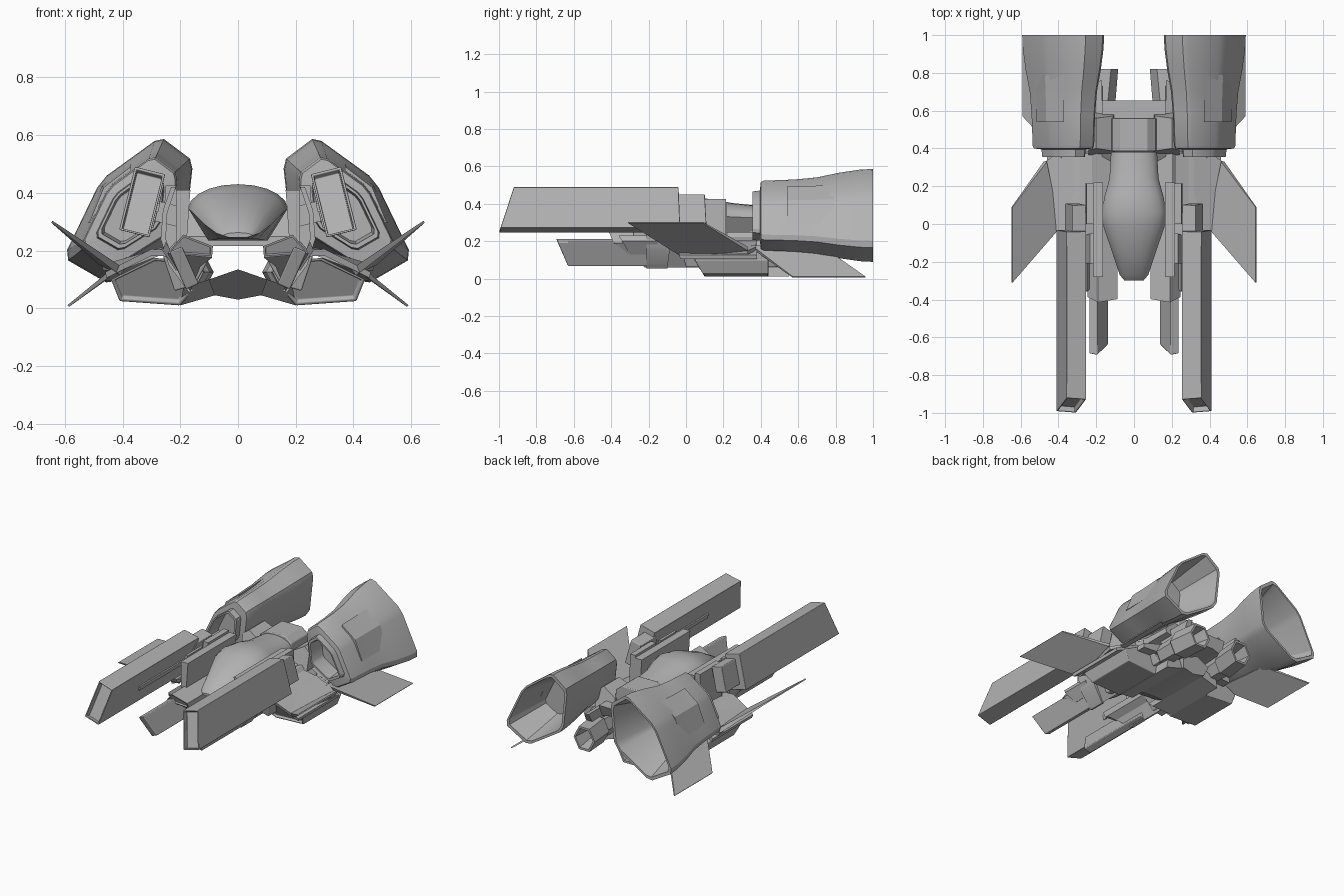
import bpy, bmesh, math
from mathutils import Vector

old = bpy.data.objects.get("Cube")
if old:
    bpy.data.objects.remove(old, do_unlink=True)

hull_grey = bpy.data.materials.new("hull grey")
hull_grey.use_nodes = True
GREY = (0.45, 0.45, 0.45, 1)
hull_grey.diffuse_color = GREY
hull_grey.node_tree.nodes["Principled BSDF"].inputs["Base Color"].default_value = GREY


def loft(name, rings, mirror=True, bevel=0, inset=0, depth=0.015, angle=30):
    """Skin a list of equal rings, cap both ends and mirror across x."""
    bm = bmesh.new()
    loops = [[bm.verts.new(p) for p in ring] for ring in rings]
    count = len(loops[0])
    for a, b in zip(loops, loops[1:]):
        for i in range(count):
            j = (i + 1) % count
            bm.faces.new((a[i], a[j], b[j], b[i]))
    front = bm.faces.new(loops[0][::-1])
    bm.faces.new(loops[-1])
    bmesh.ops.recalc_face_normals(bm, faces=bm.faces)
    if inset:
        bmesh.ops.inset_region(bm, faces=[front], thickness=inset)
        push = front.normal.copy() * -depth
        bmesh.ops.inset_region(bm, faces=[front], thickness=0.002)
        bmesh.ops.translate(bm, vec=push, verts=front.verts)
    mesh = bpy.data.meshes.new(name)
    bm.to_mesh(mesh)
    bm.free()
    mesh.materials.append(hull_grey)
    ob = bpy.data.objects.new(name, mesh)
    bpy.context.collection.objects.link(ob)
    bpy.ops.object.select_all(action="DESELECT")
    ob.select_set(True)
    bpy.context.view_layer.objects.active = ob
    bpy.ops.object.shade_smooth_by_angle(angle=math.radians(angle))
    if bevel:
        mod = ob.modifiers.new("Bevel", "BEVEL")
        mod.width = bevel
        mod.segments = 2
        mod.limit_method = "ANGLE"
        mod.harden_normals = True
    if mirror:
        ob.modifiers.new("Mirror", "MIRROR")
    return ob


def prism(name, profile, front, back, **options):
    """Extrude an (x, z) profile along y; each end is (y at bottom, y at top)."""
    low = min(z for x, z in profile)
    high = max(z for x, z in profile)

    def ring(end):
        return [(x, end[0] + (end[1] - end[0]) * (z - low) / (high - low), z) for x, z in profile]
    return loft(name, [ring(front), ring(back)], **options)


def tilted(cx, cz, width, height, degrees):
    """Rectangle profile leaning towards -x at the top for positive degrees."""
    c, s = math.cos(math.radians(degrees)), math.sin(math.radians(degrees))
    w, h = width / 2, height / 2
    return [(cx + u * c - v * s, cz + u * s + v * c) for u, v in ((-w, -h), (w, -h), (w, h), (-w, h))]


def chamfered(corners, cut):
    """Cut every corner of a closed profile."""
    out = []
    for i, p in enumerate(corners):
        here = Vector(p)
        for q in (corners[i - 1], corners[(i + 1) % len(corners)]):
            out.append(tuple(here.lerp(Vector(q), cut)))
    return out


def scaled(profile, centre, s, y):
    return [(centre[0] + (x - centre[0]) * s, y, centre[1] + (z - centre[1]) * s) for x, z in profile]


def blade(name, outline, tip, root):
    """Plate whose first two corners are the thin tip and the others the root."""
    pts = [Vector(p) for p in outline]
    n = (pts[1] - pts[0]).cross(pts[2] - pts[0]).normalized() / 2
    thick = [tip, tip] + [root] * (len(pts) - 2)
    return loft(name, [[p + n * t * side for p, t in zip(pts, thick)] for side in (-1, 1)])


# Cockpit body: domed top drooping to a low nose, flat keel
body = []
for y, w, low, mid, high in ((-.3, .05, .245, .252, .262), (-.27, .075, .242, .26, .295),
                             (-.15, .115, .24, .29, .365), (-.02, .16, .235, .335, .415),
                             (.06, .172, .235, .345, .43), (.15, .155, .235, .34, .425),
                             (.24, .13, .24, .33, .405), (.38, .122, .255, .325, .39)):
    ring = [(w * math.cos(math.pi * k / 10), y, mid + (high - mid) * math.sin(math.pi * k / 10))
            for k in range(11)]
    ring += [(-w * 0.6, y, low), (w * 0.6, y, low)]
    body.append(ring)
loft("cockpit_body", body, mirror=False, angle=40)

# Rear neck of the body and the deck behind it
NECK = [(-.12, .31), (-.09, .27), (.09, .27), (.12, .31), (.115, .36), (.07, .395), (-.07, .395), (-.115, .36)]
prism("rear_neck", NECK, (.385, .385), (.56, .56), mirror=False, bevel=.006)
prism("rear_deck", [(-.17, .2), (-.1, .215), (.1, .215), (.17, .2), (.17, .28), (-.17, .28)],
      (.3, .42), (.62, .655), mirror=False)

# Belly plate joining both sides, with its lower flanges
prism("belly_plate", [(-.1, .1), (-.08, .045), (0, .03), (.08, .045), (.1, .1), (0, .135)],
      (.2, .02), (.56, .6), mirror=False)
prism("belly_flange", [(.08, .045), (.2, .01), (.19, .07), (.1, .1)], (.12, .02), (.55, .55))

# Main engines: intake, barrel, flared nozzle and hollow interior
HEX = chamfered([(.268, .595), (.475, .445), (.605, .175), (.44, .08), (.185, .24), (.155, .51)], .1)
CENTRE = (.37, .335)
loft("main_engine", [scaled(HEX, CENTRE, s, y) for y, s in (
    (.46, .42), (.355, .46), (.355, .52), (.395, .54), (.4, .72), (.415, .75), (.58, .775),
    (.7, .82), (.82, .92), (.93, .985), (1, 1), (1, .92), (.86, .78), (.72, .62))])

# Raised scoop wrapped over each engine's shoulder
SHOULDER = [(.37, .475), (.455, .41), (.5, .3)]
scoop = []
for y, lift in ((.54, 1.12), (.66, 1.14), (.79, 1.19)):
    scoop.append(scaled(SHOULDER, CENTRE, lift, y) + scaled(SHOULDER, CENTRE, .95, y)[::-1])
loft("engine_scoop", scoop)

# Pylons carrying the engines
prism("engine_pylon", [(.1, .24), (.17, .2), (.24, .22), (.24, .33), (.2, .36), (.11, .31)],
      (.36, .4), (.6, .56))
prism("intake_mount", [(.17, .13), (.34, .12), (.34, .15), (.2, .19)], (.24, .28), (.5, .5))

# Long cannons with slanted, recessed muzzles
prism("long_cannon", tilted(.332, .368, .108, .225, 14), (-1, -.92), (-.03, -.04),
      bevel=.016, inset=.012, depth=.03, angle=100)
prism("cannon_rail", tilted(.283, .35, .02, .03, 14), (-.62, -.62), (-.15, -.15))
prism("cannon_mount", tilted(.31, .365, .075, .16, 14), (-.14, -.05), (.11, .1), bevel=.005)
prism("cannon_link", tilted(.255, .33, .1, .07, 14), (-.06, -.06), (.06, .06))

# Short lower cannons
prism("short_cannon", tilted(.187, .14, .048, .142, -24), (-.63, -.695), (-.1, -.1), bevel=.006)

# Cheek prongs beside the nose, running back along the hull
prism("cheek_prong", [(.19, .255), (.087, .215), (.09, .175), (.245, .19)],
      (-.38, -.415), (.08, .08), inset=.01, depth=.01)
prism("cheek_keel", [(.09, .175), (.13, .145), (.165, .06), (.245, .19)], (-.22, -.38), (.08, .08))
prism("hull_side", [(.2, .25), (.12, .22), (.1, .17), (.15, .08), (.22, .06), (.26, .18)],
      (.0, -.05), (.5, .42), bevel=.006)

# Upright side plates
prism("inner_plate", [(.18, .2), (.215, .2), (.215, .41), (.165, .41)], (-.28, -.28), (.22, .22))
prism("outer_plate", [(.21, .19), (.26, .19), (.252, .425), (.215, .425)], (.0, .0), (.215, .215))
prism("curved_strut", [(.215, .42), (.245, .33), (.25, .24), (.22, .16), (.155, .06), (.17, .055),
                       (.24, .15), (.268, .24), (.26, .34), (.232, .42)], (-.21, -.21), (-.1, -.05))
prism("strut_foot", [(.2, .14), (.215, .13), (.262, .2), (.25, .23)], (-.3, -.36), (-.15, -.15))

# Lower pods with recessed front covers, under a thin cowl
POD = [(.16, .16), (.29, .175), (.44, .1), (.41, .025), (.2, .01), (.145, .075)]
prism("lower_pod", POD, (.1, .0), (.44, .44), bevel=.006, inset=.014, depth=.012)
prism("pod_cowl", [(.2, .2), (.3, .205), (.46, .125), (.455, .105), (.3, .182), (.2, .178)],
      (-.03, -.06), (.38, .38))

# Wings sweeping forward and up, fins sweeping back and down
blade("upper_wing", [(.645, -.31, .3), (.645, .09, .3), (.47, .33, .16), (.4, -.02, .125)], .008, .028)
blade("wing_root", [(.41, -.02, .14), (.47, .33, .14), (.4, .375, .16), (.2, .375, .22), (.2, .02, .22)], .02, .02)
blade("lower_fin", [(.588, .57, .008), (.588, .96, .008), (.4, .75, .15), (.38, .35, .17)], .008, .02)

# Small rear thrusters with hollow nozzles, toed inwards
RING = [(.08 * math.cos(math.tau * k / 6), .09 * math.sin(math.tau * k / 6)) for k in range(6)]
thruster = []
for y, s, x in ((.5, .75, .18), (.63, .8, .178), (.65, 1, .178), (.82, .95, .16), (.82, .78, .16), (.7, .55, .17)):
    thruster.append([(px + x, py, pz + .125) for px, py, pz in scaled(RING, (0, 0), s, y)])
loft("small_thruster", thruster)
prism("thruster_arm", [(.165, .13), (.2, .12), (.205, .25), (.17, .26)], (.5, .5), (.68, .76))
